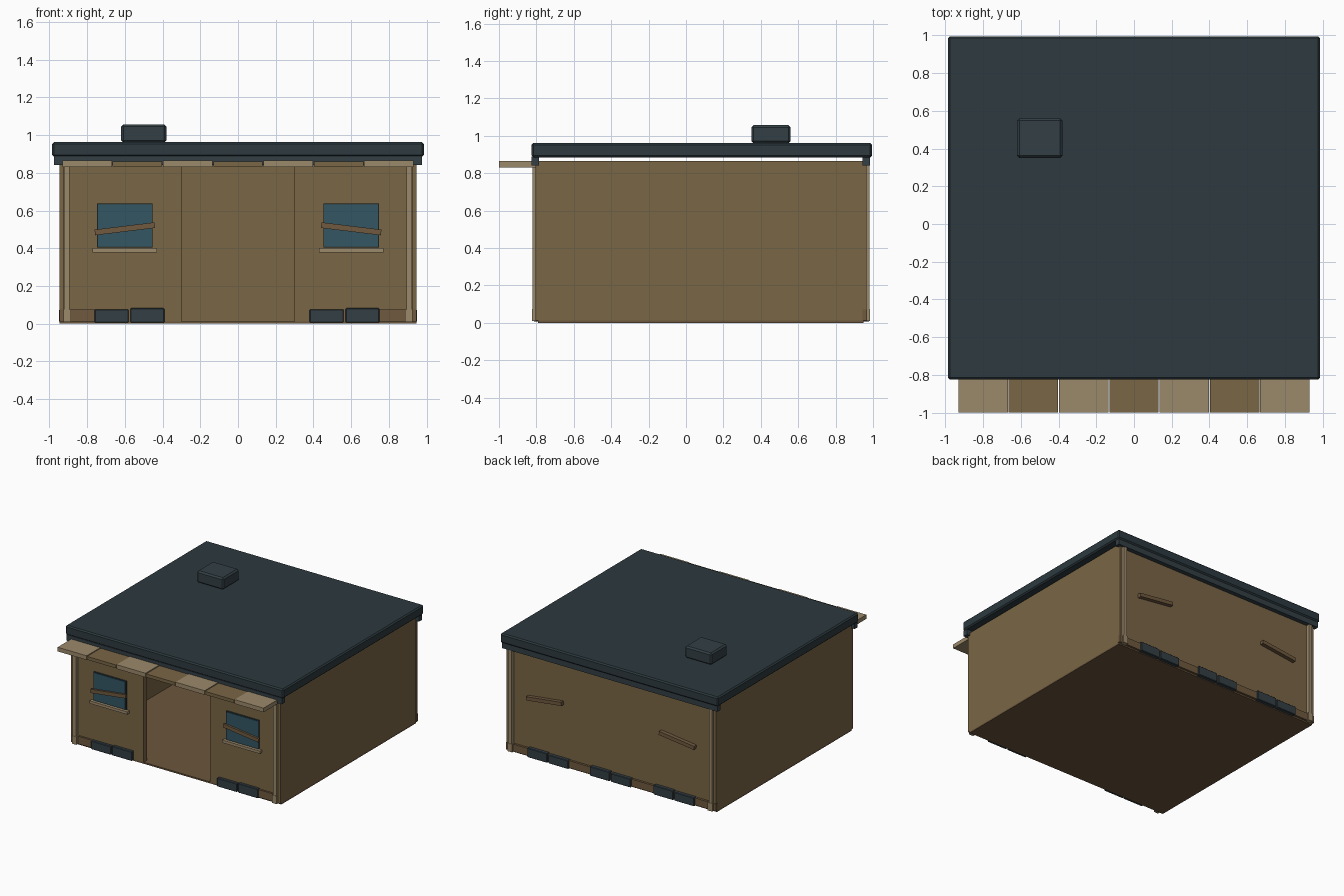
import bpy, math

if "Cube" in bpy.data.objects:
    bpy.data.objects.remove(bpy.data.objects["Cube"])

def mat(name, c):
    m = bpy.data.materials.new(name)
    m.diffuse_color = (*c, 1)
    m.use_nodes = True
    m.node_tree.nodes["Principled BSDF"].inputs["Base Color"].default_value = m.diffuse_color
    return m

WALL = mat("wall_wood", (0.195, 0.133, 0.060))
LIGHT = mat("light_wood", (0.33, 0.25, 0.147))
BROWN = mat("brown_wood", (0.16, 0.10, 0.05))
FLOOR = mat("floor_wood", (0.147, 0.093, 0.045))
ROOF = mat("roof_slate", (0.026, 0.042, 0.050))
STONE = mat("stone", (0.033, 0.050, 0.060))
GLASS = mat("glass", (0.034, 0.093, 0.127))

def box(name, x, y, z, m, bevel=0, tilt=0):
    """Box from (min, max) ranges, optionally bevelled and tilted about y."""
    x0, x1 = sorted(x)
    y0, y1 = sorted(y)
    bpy.ops.mesh.primitive_cube_add(size=1, location=((x0 + x1) / 2, (y0 + y1) / 2, sum(z) / 2))
    o = bpy.context.object
    o.name = name
    o.scale = (x1 - x0, y1 - y0, z[1] - z[0])
    bpy.ops.object.transform_apply(location=False, rotation=False, scale=True)
    o.rotation_euler.y = tilt
    o.data.materials.append(m)
    if bevel:
        b = o.modifiers.new("bevel", 'BEVEL')
        b.width, b.segments = bevel, 1
    return o

# floor and back wall
box("floor", (-0.945, 0.945), (-0.79, 0.95), (0, 0.012), FLOOR)
box("back_wall", (-0.905, 0.905), (0.91, 0.95), (0.012, 0.865), WALL)

# roof, fascia boards and roof vent
box("roof", (-0.985, 0.985), (-0.825, 0.995), (0.885, 0.962), ROOF, 0.01)
box("front_fascia", (-0.975, 0.975), (-0.825, -0.785), (0.84, 0.89), STONE)
box("back_fascia", (-0.975, 0.975), (0.945, 0.985), (0.84, 0.89), STONE)
box("roof_vent", (-0.62, -0.38), (0.35, 0.56), (0.96, 1.057), STONE, 0.012)

# awning planks, alternating shades
for i in range(7):
    cx = (i - 3) * 0.2667
    hw = 0.131
    z = (0.83, 0.864) if i % 2 == 0 else (0.833, 0.86)
    box("awning_plank", (cx - hw, cx + hw), (-1.0, -0.79), z, WALL if i % 2 else LIGHT)

# parts mirrored left and right
for s in (-1, 1):
    box("side_wall", (s * 0.905, s * 0.945), (-0.75, 0.95), (0.012, 0.865), WALL)
    box("front_wall", (s * 0.30, s * 0.945), (-0.79, -0.75), (0.012, 0.865), WALL)
    box("window_frame", (s * 0.452, s * 0.748), (-0.80, -0.785), (0.403, 0.637), ROOF)
    box("window_glass", (s * 0.457, s * 0.743), (-0.804, -0.79), (0.408, 0.632), GLASS)
    box("window_sill", (s * 0.43, s * 0.77), (-0.818, -0.785), (0.378, 0.40), LIGHT)
    box("front_base_plank", (s * 0.58, s * 0.945), (-0.805, -0.785), (0.012, 0.075), BROWN)
    # front and back corner posts, feet and nailed boards
    for wall, out in ((-0.785, -0.82), (0.945, 0.98)):
        d = math.copysign(0.003, out)
        box("corner_post", (s * 0.892, s * 0.922), (wall, out), (0.012, 0.85), LIGHT)
        box("post_foot", (s * 0.885, s * 0.926), (wall, out + d), (0.01, 0.075), LIGHT)
        box("edge_trim", (s * 0.925, s * 0.947), (wall, out - 5 * d), (0.012, 0.85), WALL)
        box("window_board", (s * 0.44, s * 0.76), (out + 0.5 * d, out - 5 * d if out < 0 else wall),
            (0.488, 0.518), BROWN, tilt=s * math.radians(7))

# back base plank and foundation stones (the doorway has none)
box("back_base_plank", (-0.95, 0.95), (0.945, 0.968), (0.012, 0.072), BROWN)
for y, xs in (((-0.815, -0.785), (-0.575, 0.565)), ((0.945, 0.98), (-0.575, 0, 0.565))):
    for cx in xs:
        box("foundation_stone", (cx - 0.185, cx - 0.005), y, (0.006, 0.076), STONE, 0.004)
        box("foundation_stone", (cx + 0.005, cx + 0.185), y, (0.006, 0.082), STONE, 0.004)
